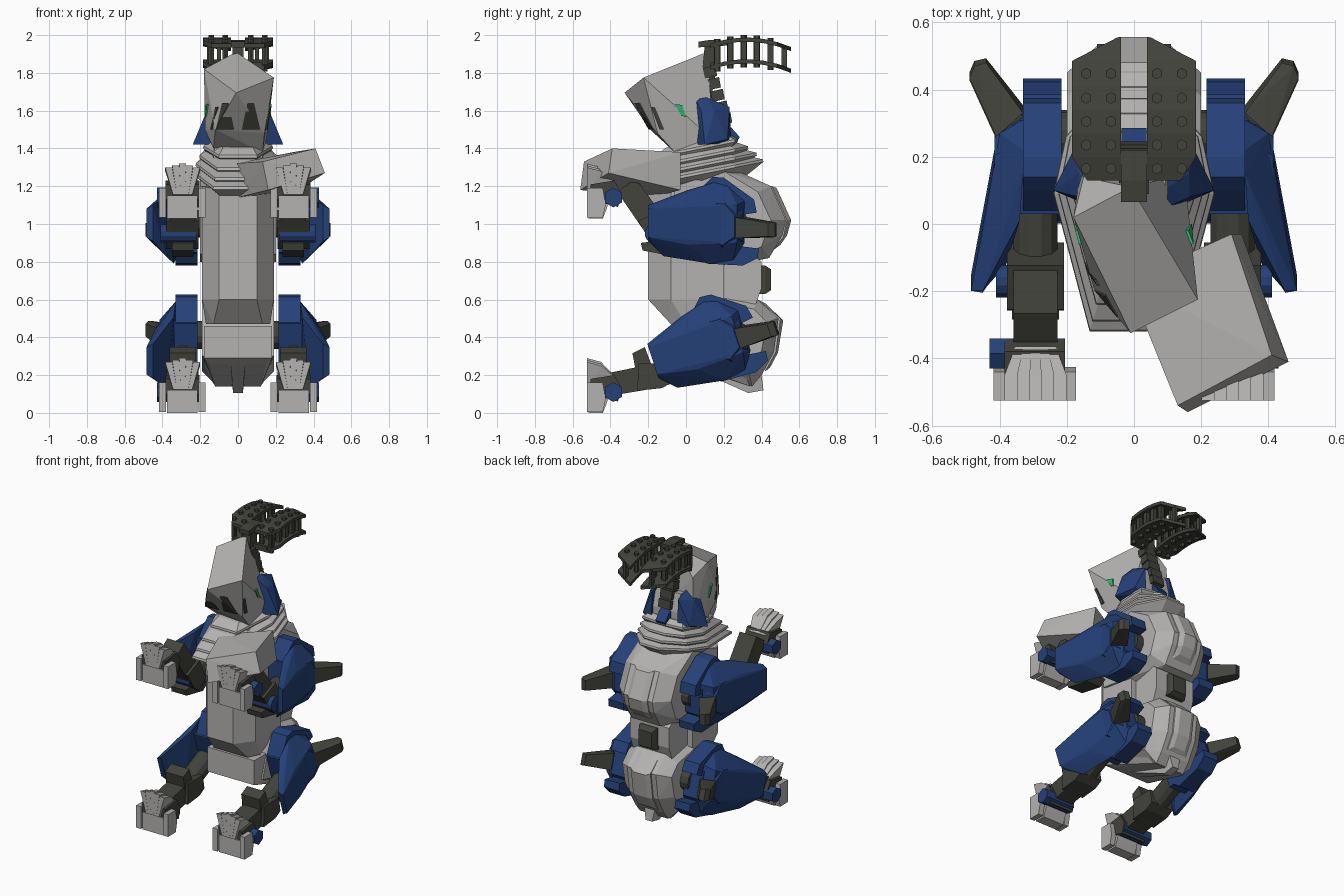
import bpy, bmesh, math
from mathutils import Vector, Matrix
from mathutils.bvhtree import BVHTree

if "Cube" in bpy.data.objects:
    bpy.data.objects.remove(bpy.data.objects["Cube"])


def material(name, rgb):
    m = bpy.data.materials.new(name)
    m.diffuse_color = (*rgb, 1)
    m.use_nodes = True
    m.node_tree.nodes["Principled BSDF"].inputs["Base Color"].default_value = m.diffuse_color
    return m


GREY = material("light_grey", (0.46, 0.45, 0.44))
DARK = material("dark_olive_grey", (0.055, 0.056, 0.045))
BLUE = material("navy_blue", (0.018, 0.052, 0.19))
GREEN = material("eye_green", (0.03, 0.45, 0.14))


def hull(name, pts, mat, mirror=False):
    """Faceted convex block around a few corner points."""
    bm = bmesh.new()
    pts = [Vector(p) for p in pts]
    if mirror:
        pts += [Vector((-p.x, p.y, p.z)) for p in pts]
    for p in pts:
        bm.verts.new(p)
    r = bmesh.ops.convex_hull(bm, input=bm.verts[:])
    loose = {g for g in r["geom_interior"] + r["geom_unused"] if isinstance(g, bmesh.types.BMVert)}
    bmesh.ops.delete(bm, geom=list(loose), context='VERTS')
    bmesh.ops.dissolve_limit(bm, angle_limit=0.02, verts=bm.verts[:], edges=bm.edges[:])
    bmesh.ops.recalc_face_normals(bm, faces=bm.faces)
    tree = BVHTree.FromBMesh(bm)
    me = bpy.data.meshes.new(name)
    bm.to_mesh(me)
    bm.free()
    me.materials.append(mat)
    bpy.context.collection.objects.link(bpy.data.objects.new(name, me))
    return tree


def pair(name, pts, mat):
    for s, tag in ((1, "right"), (-1, "left")):
        hull(f"{name}_{tag}", [(s * p[0], p[1], p[2]) for p in pts], mat)


def box(x0, x1, y0, y1, z0, z1):
    return [(x, y, z) for x in (x0, x1) for y in (y0, y1) for z in (z0, z1)]


def slab(x0, x1, outline):
    return [(x, y, z) for x in (x0, x1) for y, z in outline]


def rod(a, b, r, n=12):
    """End rings of a prism running from a to b."""
    a, b = Vector(a), Vector(b)
    q = (b - a).to_track_quat('Z', 'Y')
    ang = [2 * math.pi * (i + 0.5) / n for i in range(n)]
    return [c + q @ Vector((r * math.cos(t), r * math.sin(t), 0)) for c in (a, b) for t in ang]


# Torso: belly, waist, chest, hips, pelvis
hull("belly", [(.1, -.2, .6), (.1, -.2, 1.18), (.19, -.08, .6), (.19, -.08, 1.2),
               (.13, -.08, .47), (.17, 0, .47), (.19, .2, .6), (.19, .2, 1.2)], GREY, True)
hull("waist", slab(0, .15, [(0, .5), (.36, .55), (.4, .66), (.4, .8), (.3, .88), (0, .88)]), GREY, True)
hull("waist_box", box(0, .065, .36, .42, .63, .78) + box(0, .05, .42, .45, .65, .76), DARK, True)
hull("chest", slab(0, .11, [(.23, 1.3), (.45, 1.2), (.53, 1.02), (.51, .94), (.44, .82), (.2, .77)]) +
     slab(0, .2, [(.2, 1.28), (.38, 1.17), (.45, 1.02), (.4, .88), (.2, .8), (-.06, .84), (-.06, 1.2)]), GREY, True)
hull("hips", slab(0, .11, [(.2, .63), (.38, .6), (.49, .5), (.465, .32), (.4, .2), (.35, .14)]) +
     slab(0, .19, [(.1, .6), (.36, .55), (.43, .48), (.4, .33), (.33, .22), (0, .3)]), GREY, True)
hull("chest_back_panel", slab(0, .075, [(.4, 1.2), (.455, 1.2), (.535, 1.02), (.515, .93), (.46, .86), (.4, .95)]) +
     slab(0, .045, [(.48, 1.19), (.557, 1.02), (.535, .94), (.5, .89)]), GREY, True)
hull("hip_back_panel", slab(0, .075, [(.38, .6), (.5, .5), (.475, .32), (.42, .22), (.36, .3)]) +
     slab(0, .045, [(.42, .58), (.515, .49), (.487, .32), (.445, .24)]), GREY, True)
hull("pelvis", [(.18, -.08, .46), (.18, -.08, .29), (.15, -.02, .26), (.18, .3, .46),
                (.17, .3, .22), (.12, .34, .14)], GREY, True)
hull("crotch_plate", [(.04, -.04, .27), (.025, .33, .105), (.025, .41, .12), (.04, .1, .3), (.04, .4, .2)], GREY, True)

# Collar of stacked flared rings, sloping down to the front
for i, (back, front, wide, z) in enumerate([(.41, -.32, .24, 1.255), (.375, -.29, .225, 1.297),
                                            (.33, -.24, .205, 1.34), (.275, -.16, .185, 1.39)]):
    ring = []
    for k, dz in ((.74, -.06), (1, -.008), (.99, .006), (.78, .035)):
        for x, y in ((.55, front), (1, .09), (.85, .26), (.3, back)):
            yy = .08 + (y - .08) * k
            ring.append((x * wide * k, yy, z + dz + .2 * yy))
    hull(f"collar_ring_{i}", ring, GREY, True)

# Neck, cheek guards, nape and segmented spine
hull("neck", [(.13, -.08, 1.35), (.15, .22, 1.4), (.13, .22, 1.52), (.1, .0, 1.62), (.09, .19, 1.64)], GREY, True)
pair("cheek_guard", [(.1, .04, 1.42), (.1, .24, 1.43), (.24, .1, 1.42), (.1, .05, 1.66), (.1, .11, 1.67),
                     (.1, .23, 1.62), (.165, .08, 1.6), (.165, .15, 1.6), (.18, .22, 1.45)], BLUE)
hull("nape_plate", slab(0, .037, [(.2, 1.53), (.24, 1.51), (.285, 1.46), (.26, 1.42), (.2, 1.42)]), BLUE, True)
for i in range(5):
    y, z = .13 + .02 * i, 1.8 - .062 * i
    hull(f"spine_{i}", slab(0, .045, [(y - .03, z - .03), (y + .035, z - .015), (y + .025, z + .04), (y - .04, z + .025)]), DARK, True)

# Head: turned, tilted top on a face that looks straight ahead
head = hull("head", [(-.18, .02, 1.82), (-.01, .11, 1.91), (.19, -.225, 1.775), (-.01, -.325, 1.695),
                     (-.175, .02, 1.5), (-.12, -.19, 1.5), (.14, -.15, 1.48), (.15, .15, 1.44),
                     (-.16, .15, 1.46), (.13, -.06, 1.38), (-.13, -.06, 1.4), (-.15, .14, 1.75)], GREY)


def decal(name, outline, axis, mat):
    """Thin plate laid on the head, cast along an axis."""
    d = Vector(axis)
    pts = []
    for x, y, z in outline:
        hit = head.ray_cast(Vector((x, y, z)) - d * 2, d)[0]
        if hit:
            pts += [hit - d * .008, hit + d * .012]
    hull(name, pts, mat)


for s, tag in ((1, "right"), (-1, "left")):
    decal("eye_" + tag, [(0, y, z) for y, z in ((-.06, 1.635), (-.02, 1.63), (.0, 1.565), (-.025, 1.575))], (-s, 0, 0), GREEN)
    decal("cheek_slit_" + tag, [(0, y, z) for y, z in ((-.185, 1.62), (-.165, 1.62), (-.115, 1.5), (-.14, 1.5))], (-s, 0, 0), DARK)
    decal("nostril_" + tag, [(s * x, 0, z) for x, z in ((.05, 1.64), (.085, 1.64), (.02, 1.5), (.118, 1.5))], (0, 1, 0), DARK)

# Dropped lower jaw
hull("lower_jaw", [(.41, -.39, 1.4), (.46, -.41, 1.27), (.16, -.56, 1.18), (.13, -.54, 1.33),
                   (.29, -.03, 1.38), (.32, -.03, 1.18), (0, -.18, 1.14), (-.02, -.17, 1.32)], GREY)


# Twin curved tread panels behind the head
def arc(y):
    return 1.965 - .9 * (y - .32) ** 2


def tread_width(y):
    return min(.185, .14 + (y - .13) * .7, .05 + (.555 - y) * 2)


ys = [.13, .2, .27, .34, .41, .485, .555]
for s, tag in ((1, "right"), (-1, "left")):
    for i, (a, b) in enumerate(zip(ys, ys[1:])):
        for deck, dz in (("top", 0), ("lower", -.115)):
            hull(f"tread_{deck}_{tag}_{i}", [(s * x, y, arc(y) + dz + t) for y in (a, b)
                                             for x in (.038, tread_width(y)) for t in (0, .022)], DARK)
        m = (a + b) / 2
        for j, x in enumerate((.068, .142)):
            if i < 5:
                hull(f"bolt_{tag}_{i}_{j}", rod((s * x, m, arc(m) - .135), (s * x, m, arc(m) + .035), .017, 6), DARK)
        w = min(.155, tread_width(m) - .02)
        hull(f"tread_post_{tag}_{i}", box(s * (w - .01), s * (w + .01), m - .015, m + .015, arc(m) - .1, arc(m) + .01), DARK)
hull("tread_bracket", slab(0, .038, [(.065, 1.935), (.065, 1.965), (.13, 1.975), (.22, 1.97), (.22, 1.945)]), DARK, True)
hull("tread_stem", slab(0, .03, [(.1, 1.95), (.16, 1.95), (.17, 1.84), (.15, 1.76), (.08, 1.76), (.1, 1.86)]), DARK, True)
hull("tread_crossbar", box(0, .13, .13, .15, 1.835, 1.855), DARK, True)

# Shoulder and thigh armour share one design, turned for the legs
for part, angle, cy, cz in (("shoulder", 0, .13, 1.0), ("thigh", math.radians(18), .14, .372)):
    M = Matrix.Translation((0, cy, cz)) @ Matrix.Rotation(angle, 4, 'X')

    def armour(name, pts, mat):
        pair(f"{part}_{name}", [M @ Vector(p) for p in pts], mat)

    armour("guard", [(.485, -.33, .08), (.485, -.33, -.07), (.45, -.33, .1), (.45, -.33, -.09),
                     (.44, -.12, .11), (.44, -.12, -.11), (.4, .14, .1), (.4, .14, -.1),
                     (.34, -.12, .18), (.33, .02, .22), (.33, .09, .2), (.33, .18, .12),
                     (.33, .18, -.1), (.33, .12, -.19), (.34, 0, -.21), (.38, -.25, -.17)], BLUE)
    armour("top_plate", slab(.215, .33, [(-.1, .13), (-.03, .21), (.01, .25), (.07, .245), (.23, .13), (.245, .06), (.1, .04)]), BLUE)
    armour("core", slab(.215, .34, [(-.1, .14), (.1, .18), (.18, .08), (.18, -.1), (.1, -.18), (-.1, -.15)]), BLUE)
    armour("low_plate", slab(.215, .33, [(-.08, -.13), (-.02, -.21), (.17, -.22), (.25, -.18), (.255, -.13), (.1, -.11)]), BLUE)
    armour("raised_panel", [(x, y, z) for x, k in ((.36, 1), (.415, .75)) for y, z in
                            ((-.02 * k, .15 * k), (.1 * k, .14 * k), (.17 * k, .06 * k),
                             (.17 * k, -.09 * k), (.08 * k, -.15 * k), (-.02 * k, -.1 * k))], BLUE)
    armour("horn", [(.33, .2, .035), (.33, .2, -.075), (.41, .13, .035), (.41, .13, -.075),
                    (.44, .35, .005), (.44, .35, -.065), (.475, .34, .01), (.475, .34, -.07),
                    (.49, .305, .005), (.49, .305, -.065)], DARK)
    armour("joint", rod((.15, .13, 0), (.25, .13, 0), .075, 12), DARK)

# Arms and legs: upper tube, elbow block, lower block, knee tab
X = .293
for part, root, elbow, wrist, length in (("arm", (.08, .97), (-.13, .945), (-.315, 1.205), .32),
                                         ("leg", (.08, .3), (-.14, .2), (-.41, .15), .27)):
    e, w = Vector((X, *elbow)), Vector((X, *wrist))
    d = (w - e).normalized()
    n = Vector((0, d.z, -d.y))
    if n.z < 0:
        n = -n
    pair(part + "_upper", rod((X, *root), e, .068, 12), DARK)

    def block(name, x, spans):
        pair(f"{part}_{name}", [e + d * a + n * b + Vector((sx * x, 0, 0)) for a, b in spans for sx in (-1, 1)], DARK)

    block("lower", .065, [(.02, .065), (.02, -.065), (length, .06), (length, -.06)])
    block("elbow", .085, [(-.06, .05), (-.06, -.05), (.1, .08), (.13, -.06), (.0, -.07)])
    if part == "leg":
        block("knee_tab", .07, [(.03, .05), (.12, .05), (.05, .16), (.12, .14)])
pair("elbow_pin", rod((.22, -.17, .95), (.41, -.17, .95), .05, 12), BLUE)
pair("elbow_plate", slab(.235, .35, [(-.24, .9), (-.23, .86), (-.05, .825), (0, .86), (-.08, .92)]), DARK)

# Hands and feet: palm block, side claws, fanned fingers, wrist pin
for part, z in (("hand", 1.03), ("foot", 0)):
    pair(part + "_palm", slab(.215, .375, [(-.515, z), (-.44, z), (-.42, z + .05), (-.4, z + .12), (-.515, z + .12)]), GREY)
    for tag, x0, x1 in (("inner", .172, .208), ("outer", .382, .418)):
        pair(f"{part}_{tag}_claw", slab(x0, x1, [(-.525, z + .005), (-.44, z + .005), (-.425, z + .07), (-.44, z + .16), (-.525, z + .16)]), GREY)
    pair(part + "_core", slab(.205, .385, [(-.505, z + .1), (-.36, z + .06), (-.34, z + .13), (-.38, z + .2), (-.505, z + .18)]), DARK)
    pair(part + "_wrist_pin", rod((.21, -.385, z + .11), (.43, -.385, z + .11), .052, 6), BLUE)
    for i in range(-2, 3):
        top = z + .29 - .01 * abs(i)
        fan = [(X + (i + t) * .037 * q, y, h) for t in (-.5, .5) for q, y, h in
               ((1, -.525, top), (.55, -.525, z + .125), (1, -.45, top - .02), (.65, -.365, z + .18), (.55, -.38, z + .12))]
        pair(f"{part}_finger_{i + 2}", fan, GREY)
